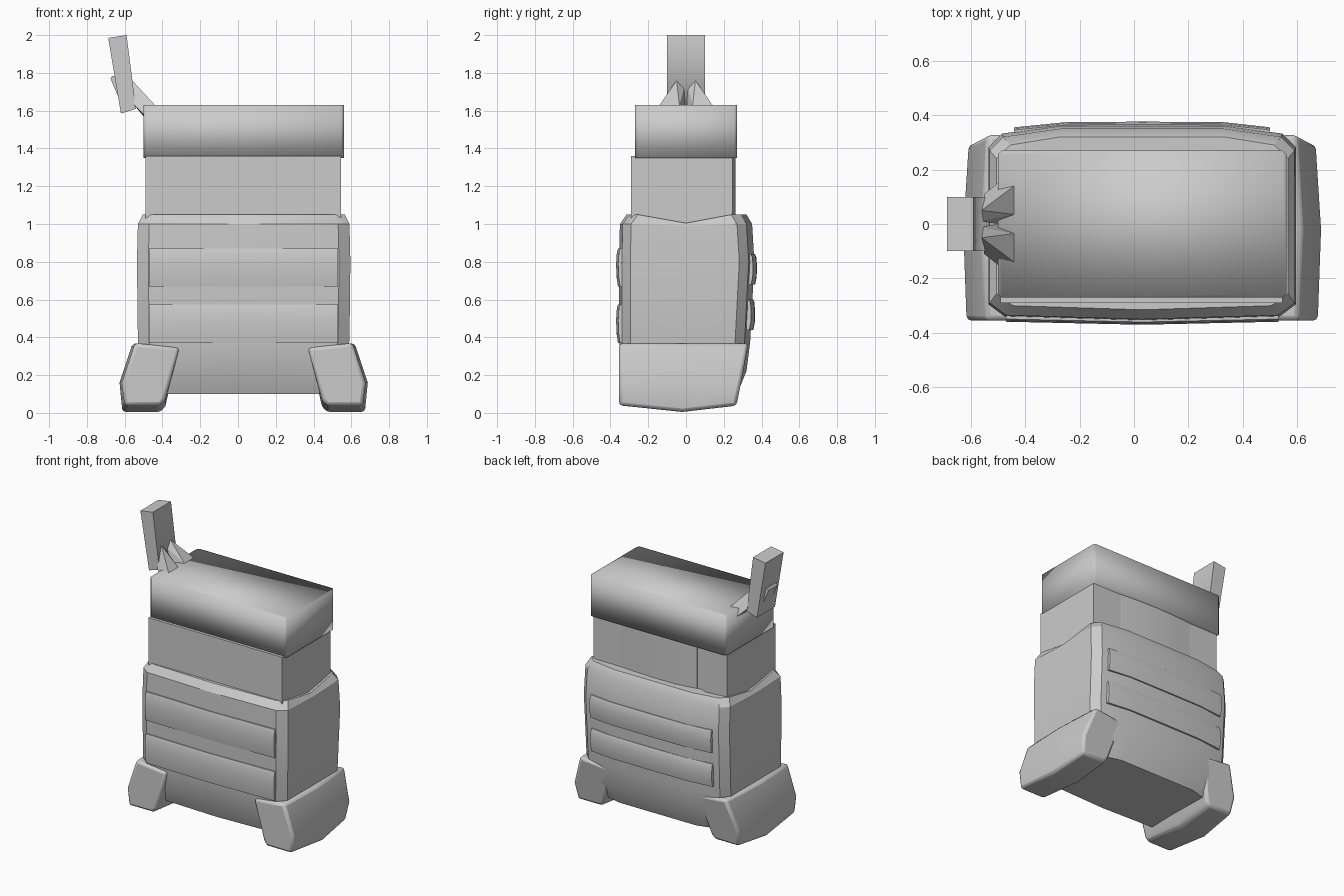
import bpy, bmesh, math
from mathutils import Vector, Matrix

if "Cube" in bpy.data.objects:
    bpy.data.objects.remove(bpy.data.objects["Cube"])

CX = 0.03  # centre line of everything except the side handle


def finish(name, bm, bevel=0.0, angle=35, segs=2):
    bmesh.ops.recalc_face_normals(bm, faces=bm.faces[:])
    me = bpy.data.meshes.new(name)
    bm.to_mesh(me)
    bm.free()
    ob = bpy.data.objects.new(name, me)
    bpy.context.collection.objects.link(ob)
    if bevel:
        b = ob.modifiers.new("bevel", 'BEVEL')
        b.width, b.segments = bevel, segs
        b.limit_method, b.angle_limit = 'ANGLE', math.radians(35)
    bpy.ops.object.select_all(action='DESELECT')
    ob.select_set(True)
    bpy.context.view_layer.objects.active = ob
    bpy.ops.object.shade_smooth_by_angle(angle=math.radians(angle))
    return ob


def loft(name, rings, **kw):
    bm = bmesh.new()
    vs = [[bm.verts.new(p) for p in r] for r in rings]
    n = len(vs[0])
    for a, b in zip(vs, vs[1:]):
        for i in range(n):
            bm.faces.new((a[i], a[(i + 1) % n], b[(i + 1) % n], b[i]))
    bm.faces.new(vs[0])
    bm.faces.new(vs[-1])
    return finish(name, bm, **kw)


def box(name, x0, x1, y0, y1, z0, z1, **kw):
    rings = [[(x0, y0, z), (x1, y0, z), (x1, y1, z), (x0, y1, z)] for z in (z0, z1)]
    return loft(name, rings, **kw)


# Main body: bowed plan lofted upward; each level has half width, front, back, side dip
def body_ring(z, w, f, b, dip):
    half = [(0, f, 0), (w - .06, f + .015, 0), (w, f + .06, 0), (w, 0, dip),
            (w, b - .08, 0), (w - .05, b - .03, 0), (.3, b, 0)]
    pts = [(CX + x, y, z - d) for x, y, d in half]
    return pts + [(CX - x, y, z - d) for x, y, d in half[:0:-1]]


loft("body", [body_ring(.10, .46, -.28, .27, 0), body_ring(.22, .53, -.33, .32, 0),
              body_ring(.38, .56, -.355, .34, 0), body_ring(.8, .565, -.355, .362, 0),
              body_ring(1.0, .56, -.35, .35, .01), body_ring(1.05, .535, -.315, .32, .045)],
     angle=30)

# Neck with a curved rear panel
box("neck", -.49, .545, -.29, .245, 1.0, 1.36)
arc = [(CX - .29 + .58 * i / 8, .247 + .015 * math.sin(math.pi * i / 8)) for i in range(9)]
arc = [(arc[0][0], .2)] + arc + [(arc[-1][0], .2)]
loft("neck_rear_panel", [[(x, y, z) for x, y in arc] for z in (1.0, 1.355)])

# Lid: softly shaded block with clipped upright corners
c = .015
lid = [(-.5, -.27 + c), (-.5 + c, -.27), (.56 - c, -.27), (.56, -.27 + c),
       (.56, .27 - c), (.56 - c, .27), (-.5 + c, .27), (-.5, .27 - c)]
loft("lid", [[(x, y, z) for x, y in lid] for z in (1.35, 1.63)], angle=100)


# Raised slats on the front and back, following the bow of the body
def slat(name, path, z0, z1, side):
    h = z1 - z0
    prof = [(0, -.03), (0, .0), (.25, .008), (.6, .01), (.9, .006), (1, 0), (1, -.03)]
    loft(name, [[(x, side * (y + o), z0 + t * h) for t, o in prof] for x, y in path], angle=40)


front_path = [(-.47, .349), (CX, .36), (.53, .349)]
back_path = [(-.44, .345), (-.25, .364), (CX, .366), (.33, .364), (.5, .345)]
for i, (z0, z1) in enumerate([(.67, .87), (.37, .575)]):
    slat(f"front_slat_{i + 1}", front_path, z0, z1, -1)
for i, (z0, z1, s) in enumerate([(.68, .84, 0), (.44, .6, .01)]):
    slat(f"back_slat_{i + 1}", [(x, y - s) for x, y in back_path], z0, z1, 1)


# Splayed feet: front outline lofted from front to back, rear leaning inward at the bottom
outline = [(.44, .01), (.63, .01), (.645, .16), (.575, .37), (.34, .345), (.415, .04)]
for name, s in (("foot_left", -1), ("foot_right", 1)):
    rings = []
    for y, lean, grow, lift in ((-.355, 0, 0, .03), (-.02, 0, .012, -.005), (.265, .065, -.008, .028)):
        rings.append([(CX + s * (x + (grow if x > .5 else 0)), y + lean * z / .37,
                       z + (lift if z < .1 else 0)) for x, z in outline])
    loft(name, rings, bevel=.018)

# Upright tilted handle paddle with a small button on its outer side
paddle = [(-.54, 1.61), (-.62, 1.585), (-.687, 1.985), (-.59, 2.0)]
loft("handle_paddle", [[(x, y, z) for x, z in paddle] for y in (-.1, .1)], angle=85)
button = [(-.61, 1.70), (-.637, 1.68), (-.675, 1.77), (-.665, 1.785), (-.63, 1.78)]
loft("handle_button", [[(x, y, z) for x, z in button] for y in (-.05, .05)])

# Two faceted wedges that hold the handle to the lid
for name, s in (("handle_bracket_front", -1), ("handle_bracket_back", 1)):
    bm = bmesh.new()
    for x, y, z in [(-.56, .01, 1.72), (-.56, .05, 1.76), (-.55, .11, 1.63), (-.5, .15, 1.58),
                    (-.44, .14, 1.63), (-.44, .035, 1.63), (-.5, 0, 1.57)]:
        bm.verts.new((x, s * y, z))
    bmesh.ops.convex_hull(bm, input=bm.verts[:])
    finish(name, bm, angle=20)
